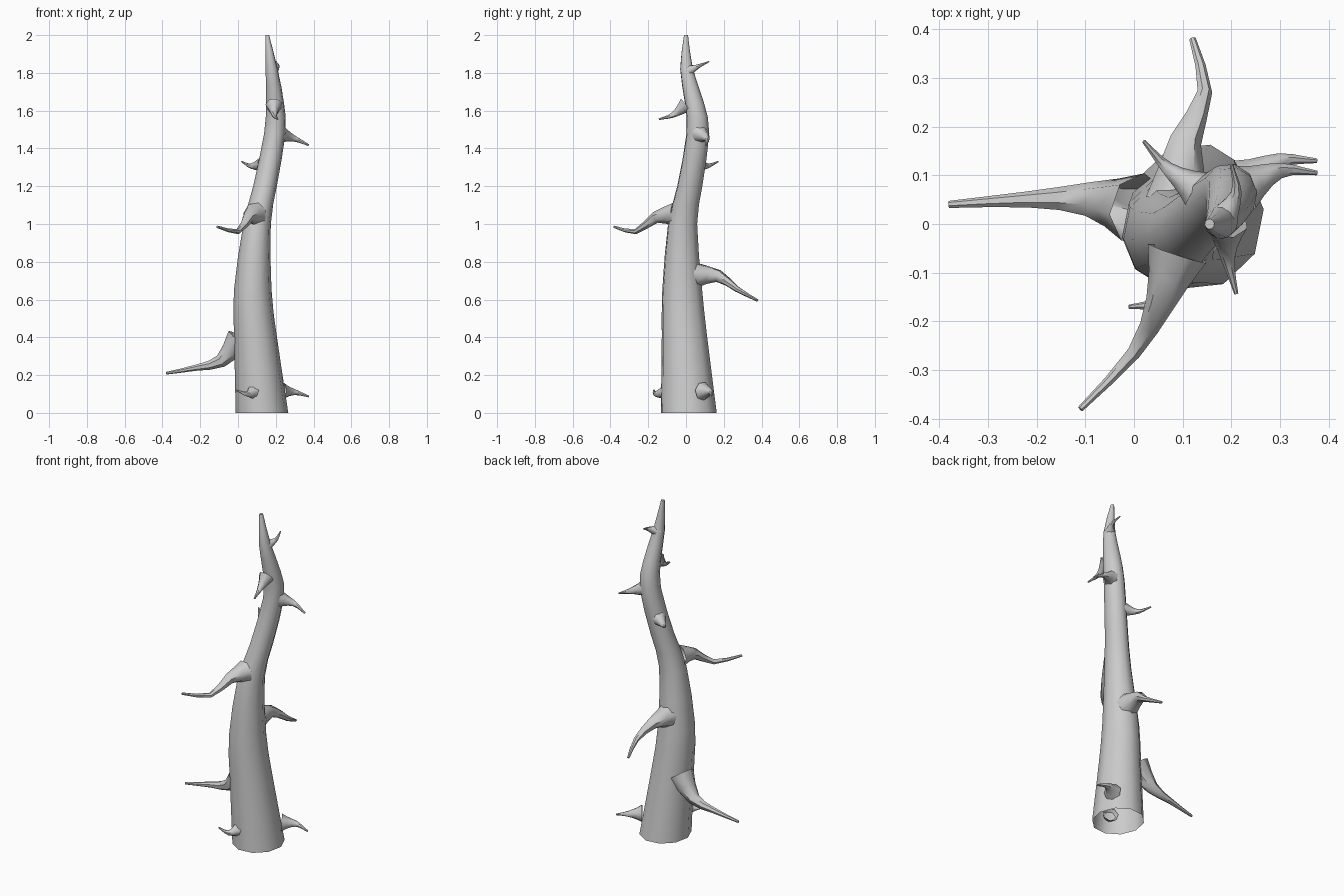
import bpy, bmesh, math
from mathutils import Vector

if "Cube" in bpy.data.objects:
    bpy.data.objects.remove(bpy.data.objects["Cube"])


def spline(points, steps):
    """Smooth curve through a few points of any dimension."""
    pts = [Vector(p) for p in points]
    pts = [2 * pts[0] - pts[1]] + pts + [2 * pts[-1] - pts[-2]]
    out = []
    for a, b, c, d in zip(pts, pts[1:], pts[2:], pts[3:]):
        for k in range(steps):
            t = k / steps
            out.append(0.5 * (2 * b + (c - a) * t + (2 * a - 5 * b + 4 * c - d) * t ** 2
                              + (3 * b - a - 3 * c + d) * t ** 3))
    return out + [pts[-2]]


def skin(name, rings):
    """Join rings of points into a smooth tube, open at the base and closed at the tip."""
    bm = bmesh.new()
    loops = [[bm.verts.new(p) for p in ring] for ring in rings]
    for a, b in zip(loops, loops[1:]):
        for i in range(len(a)):
            bm.faces.new((a[i - 1], a[i], b[i], b[i - 1]))
    bm.faces.new(loops[-1])
    bmesh.ops.recalc_face_normals(bm, faces=bm.faces)
    mesh = bpy.data.meshes.new(name)
    bm.to_mesh(mesh)
    bm.free()
    obj = bpy.data.objects.new(name, mesh)
    bpy.context.collection.objects.link(obj)
    bpy.ops.object.select_all(action='DESELECT')
    obj.select_set(True)
    bpy.context.view_layer.objects.active = obj
    bpy.ops.object.shade_smooth_by_angle(angle=math.radians(50))


def circle(sides):
    angles = [math.tau * k / sides + 0.1 for k in range(sides)]
    return [(math.cos(a), math.sin(a)) for a in angles]


def branch(name, base, *points):
    """Curved branch: a wide flare at the trunk thinning quickly to a slim tip."""
    path = spline(points, 2 if len(points) > 3 else 3)
    last = len(path) - 1
    rings = []
    for i, p in enumerate(path):
        t = i / last
        r = base * ((1 - t) ** 2.6 + 0.45 * t * (1 - t) + 0.1 * t)
        along = (path[min(i + 1, last)] - path[max(i - 1, 0)]).normalized()
        u = along.cross(Vector((0, 0, 1))).normalized()
        v = u.cross(along)
        rings.append([p + r * (c * u + s * v) for c, s in circle(7)])
    skin(name, rings)


# Trunk: centre x, centre y, height, radius; slightly deeper than wide
trunk = spline([
    (0.127, 0.015, 0, 0.14), (0.093, -0.008, 0.4, 0.114), (0.078, -0.02, 0.65, 0.1),
    (0.101, -0.018, 1, 0.073), (0.143, 0.02, 1.2, 0.063), (0.195, 0.063, 1.48, 0.057),
    (0.196, 0.045, 1.64, 0.048), (0.178, 0.003, 1.82, 0.032), (0.155, 0, 2, 0.01)], 2)
skin("trunk", [[(x + r * c, y + 1.08 * r * s, z) for c, s in circle(10)]
               for x, y, z, r in trunk])

# Three long branches
branch("branch_left", 0.075, (0.01, 0.03, 0.39), (-0.09, 0.05, 0.275),
       (-0.22, 0.05, 0.24), (-0.38, 0.04, 0.21))
branch("branch_front", 0.065, (0.09, -0.06, 1.05), (0.055, -0.16, 1.035),
       (0, -0.265, 0.96), (-0.11, -0.38, 0.985))
branch("branch_back", 0.07, (0.09, 0.05, 0.73), (0.105, 0.17, 0.725),
       (0.145, 0.27, 0.655), (0.12, 0.38, 0.595))

# Short stubs from the foot to the top
branch("stub_right_low", 0.05, (0.23, 0.09, 0.115), (0.3, 0.13, 0.11), (0.375, 0.13, 0.087))
branch("stub_front_low", 0.045, (0.085, -0.1, 0.11), (0.05, -0.16, 0.1), (-0.01, -0.17, 0.12))
branch("stub_back_high", 0.042, (0.13, 0.07, 1.315), (0.068, 0.115, 1.307), (0.02, 0.17, 1.33))
branch("stub_right_high", 0.05, (0.225, 0.075, 1.475), (0.3, 0.11, 1.452), (0.375, 0.105, 1.417))
branch("stub_front_high", 0.045, (0.19, 0, 1.63), (0.193, -0.07, 1.577), (0.21, -0.143, 1.555))
branch("stub_back_top", 0.035, (0.182, 0.01, 1.81), (0.21, 0.065, 1.835), (0.2, 0.122, 1.86))
